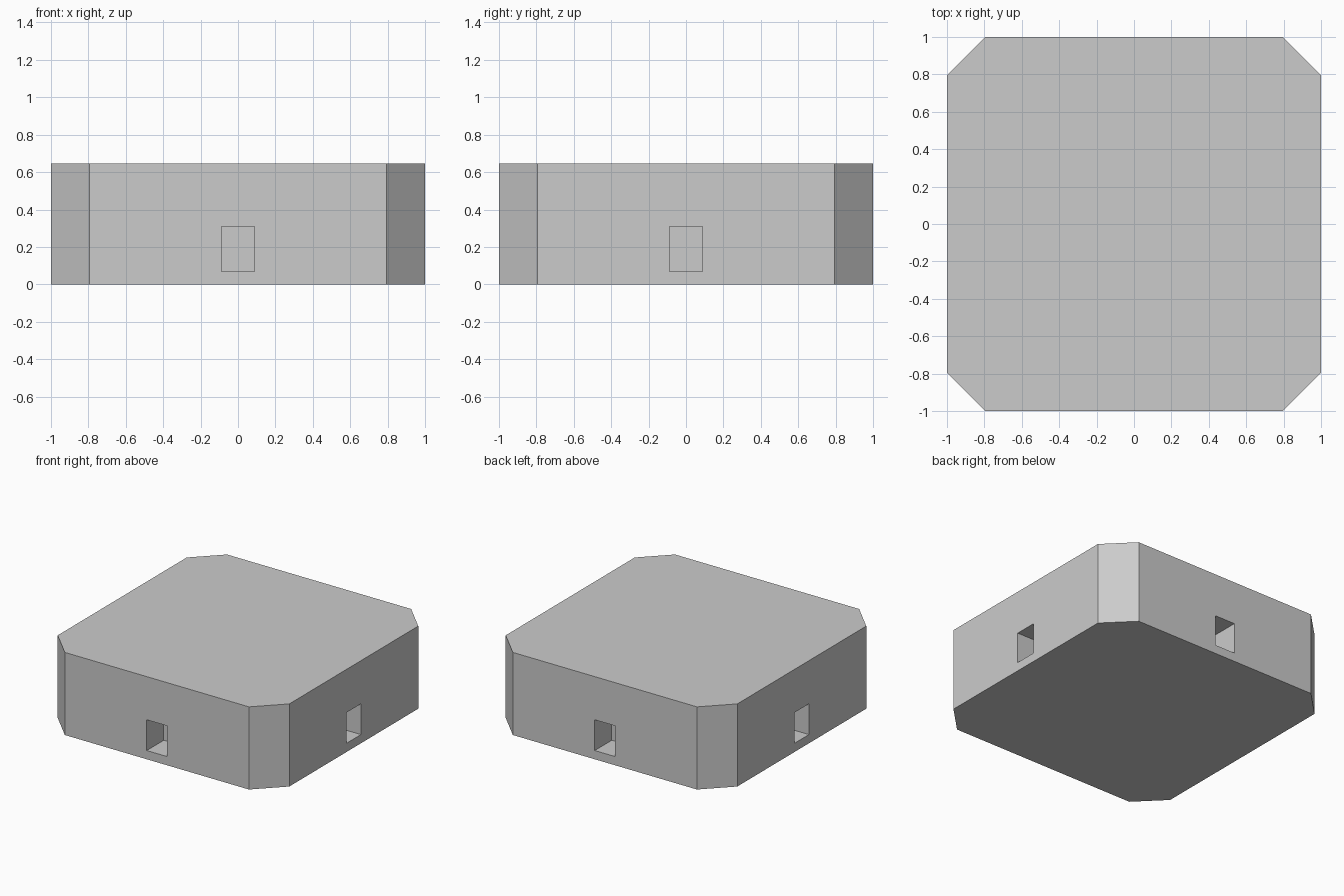
import bpy, bmesh
from math import pi
from mathutils import Matrix, Vector

if "Cube" in bpy.data.objects:
    bpy.data.objects.remove(bpy.data.objects["Cube"])

HEIGHT, CORNER = 0.645, 0.795
SLOT_HALF_WIDTH, SLOT_LOW, SLOT_HIGH, SLOT_DEPTH = 0.088, 0.068, 0.308, 0.21


def make_object(name, bm):
    bmesh.ops.recalc_face_normals(bm, faces=bm.faces)
    mesh = bpy.data.meshes.new(name)
    bm.to_mesh(mesh)
    bm.free()
    obj = bpy.data.objects.new(name, mesh)
    bpy.context.collection.objects.link(obj)
    return obj


# Block: square outline with clipped corners, extruded upward
bm = bmesh.new()
outline = []
for i in range(4):
    turn = Matrix.Rotation(i * pi / 2, 3, 'Z')
    outline += [turn @ Vector((1, -CORNER, 0)), turn @ Vector((1, CORNER, 0))]
base = bm.faces.new([bm.verts.new(p) for p in outline])
top = bmesh.ops.extrude_face_region(bm, geom=[base], use_keep_orig=True)
bmesh.ops.translate(bm, vec=(0, 0, HEIGHT),
                    verts=[v for v in top["geom"] if isinstance(v, bmesh.types.BMVert)])
block = make_object("block", bm)

# Slot cutters: one blind rectangular pocket per side
bm = bmesh.new()
overshoot = 0.1
place = Matrix.Translation((1 + (overshoot - SLOT_DEPTH) / 2, 0, (SLOT_LOW + SLOT_HIGH) / 2))
size = Matrix.Diagonal((SLOT_DEPTH + overshoot, 2 * SLOT_HALF_WIDTH, SLOT_HIGH - SLOT_LOW, 1))
for i in range(4):
    bmesh.ops.create_cube(bm, size=1, matrix=Matrix.Rotation(i * pi / 2, 4, 'Z') @ place @ size)
cutter = make_object("slot_cutter", bm)
cutter.hide_render = True

# Cut the pockets, then discard the cutter
cut = block.modifiers.new("slots", 'BOOLEAN')
cut.operation = 'DIFFERENCE'
cut.solver = 'EXACT'
cut.object = cutter
bpy.context.view_layer.objects.active = block
bpy.ops.object.modifier_apply(modifier=cut.name)
bpy.data.objects.remove(cutter)
